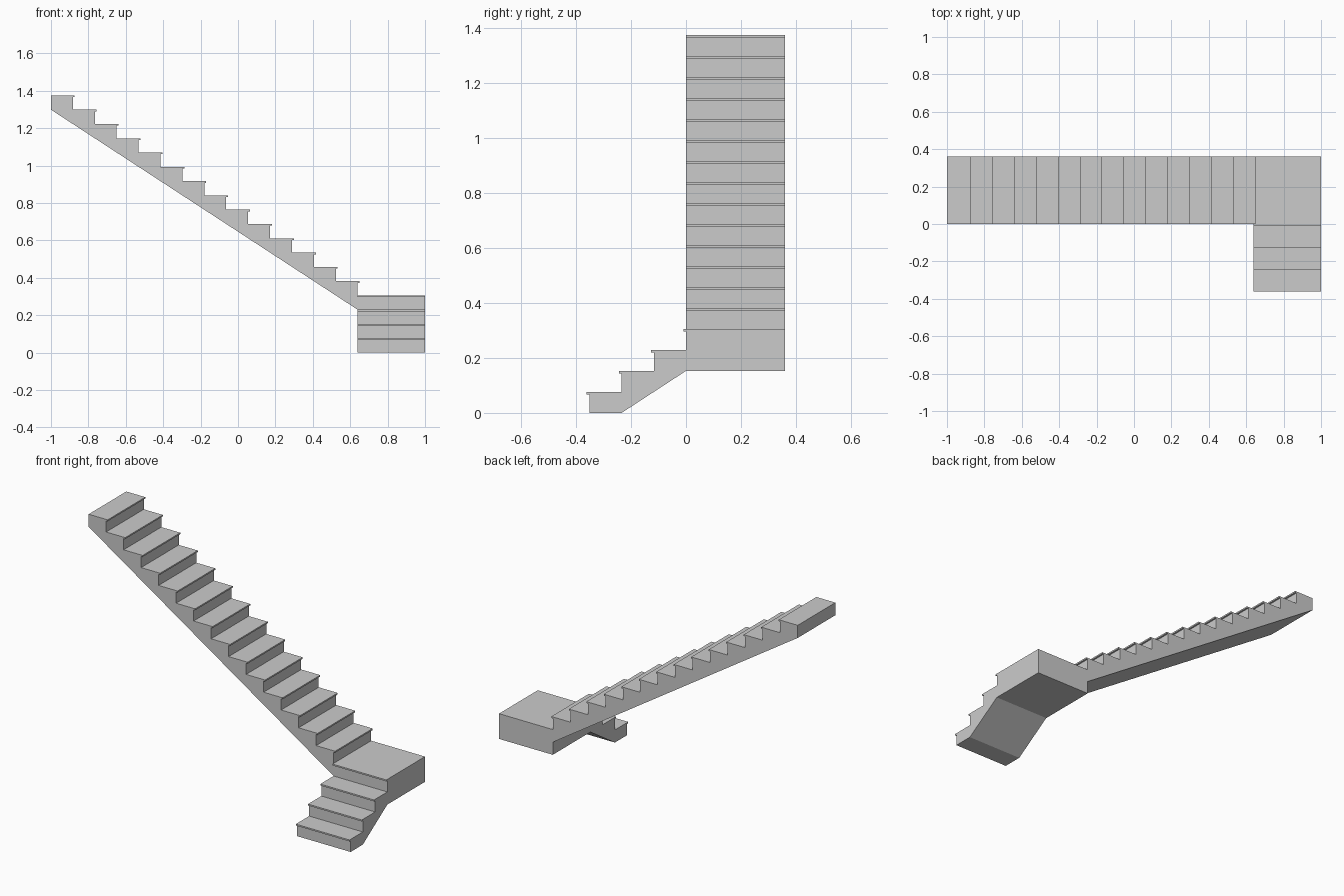
import bpy, bmesh
from mathutils import Vector

if "Cube" in bpy.data.objects:
    bpy.data.objects.remove(bpy.data.objects["Cube"])

RISE, RUN = 1.375 / 18, 1.64 / 14     # 18 risers in total
NOSE, LIP = 0.01, 0.009               # tread overhang and its thickness
WIDTH = 0.36
LANDING_Z = 4 * RISE


def extrude_profile(name, profile, origin, along, across):
    """Extrude a (distance, height) outline by WIDTH along 'across'."""
    bm = bmesh.new()
    o, a, w = Vector(origin), Vector(along), Vector(across) * WIDTH
    face = bm.faces.new([bm.verts.new(o + a * u + Vector((0, 0, z))) for u, z in profile])
    ext = bmesh.ops.extrude_face_region(bm, geom=[face], use_keep_orig=True)
    bmesh.ops.translate(bm, vec=w, verts=[g for g in ext["geom"] if isinstance(g, bmesh.types.BMVert)])
    bmesh.ops.recalc_face_normals(bm, faces=bm.faces)
    mesh = bpy.data.meshes.new(name)
    bm.to_mesh(mesh)
    bm.free()
    obj = bpy.data.objects.new(name, mesh)
    bpy.context.collection.objects.link(obj)
    return obj


def nosed_riser(u, z):
    """Riser from height z, ending in the overhanging tread lip."""
    top = z + RISE
    return [(u, z), (u, top - LIP), (u - NOSE, top - LIP), (u - NOSE, top)]


def flight(count):
    pts = []
    for i in range(count):
        pts += nosed_riser(i * RUN, i * RISE)
    return pts + [(count * RUN, count * RISE), (count * RUN, (count - 1) * RISE)]


# Lower flight climbs toward +y, its sloped underside cut flat at the floor
extrude_profile("lower_flight", flight(3) + [(RUN, 0)],
                (0.64, -3 * RUN, 0), (0, 1, 0), (1, 0, 0))

# Square quarter landing with a nosed front edge
landing = [(0, 2 * RISE)] + nosed_riser(0, 3 * RISE) + [(WIDTH, LANDING_Z), (WIDTH, 2 * RISE)]
extrude_profile("landing", landing, (0.64, 0, 0), (0, 1, 0), (1, 0, 0))

# Upper flight climbs toward -x from the landing
extrude_profile("upper_flight", flight(14) + [(0, -RISE)],
                (0.64, 0, LANDING_Z), (-1, 0, 0), (0, 1, 0))
